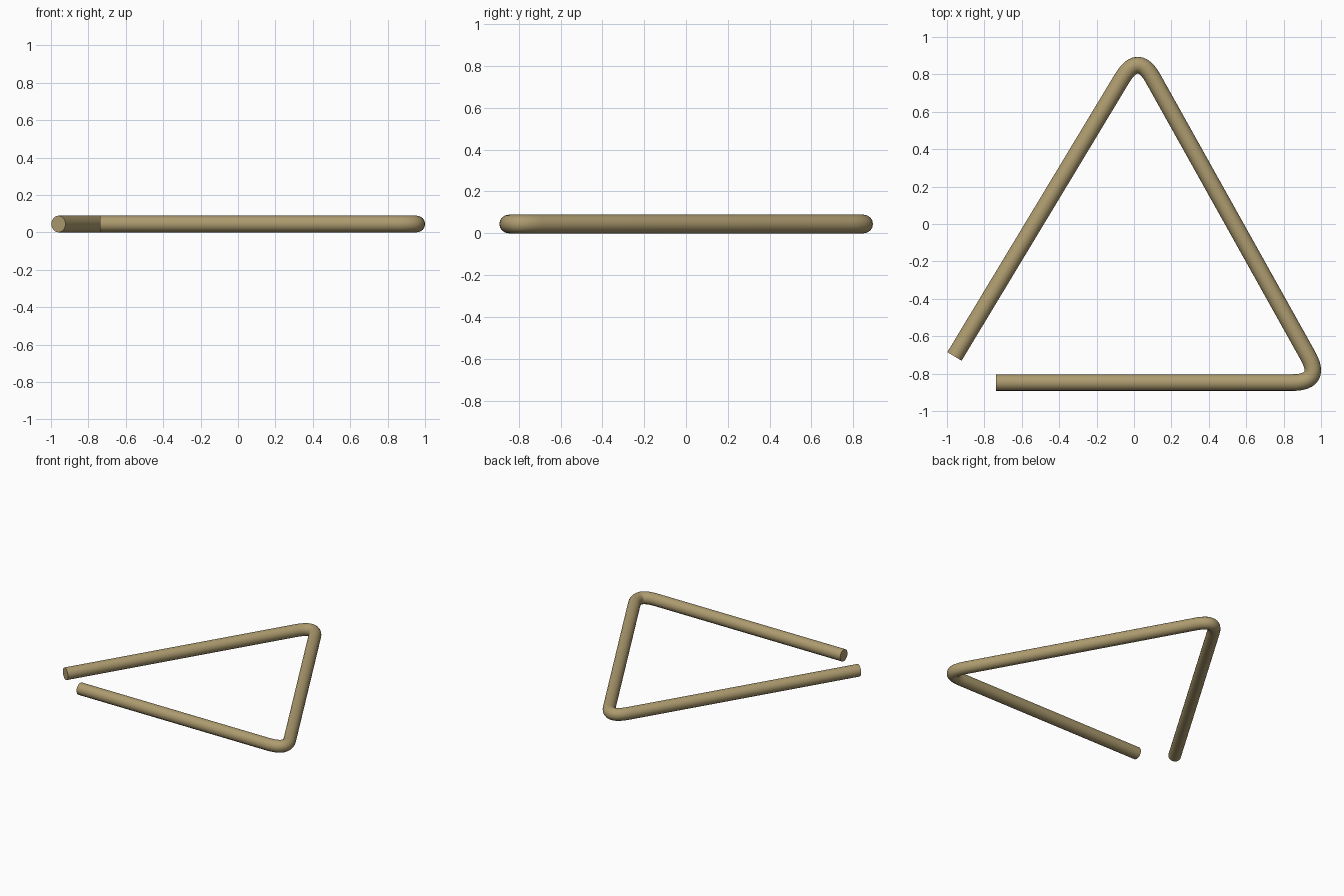
import bpy, math
from mathutils import Vector

if "Cube" in bpy.data.objects:
    bpy.data.objects.remove(bpy.data.objects["Cube"])

R = 0.0445      # rod radius
BEND = 0.165    # length of each leg used up by a bend
STEPS = 12      # segments per bend

brass = bpy.data.materials.new("brass")
brass.diffuse_color = (0.42, 0.33, 0.16, 1)
brass.use_nodes = True
brass.node_tree.nodes["Principled BSDF"].inputs["Base Color"].default_value = brass.diffuse_color

# Centre line: open end, two corners, open end
corners = [Vector(p) for p in ((-0.96, -0.708, R), (0.022, 0.921, R),
                               (1.01, -0.848, R), (-0.737, -0.848, R))]
path = [corners[0]]
for before, corner, after in zip(corners, corners[1:], corners[2:]):
    a = corner + (before - corner).normalized() * BEND
    b = corner + (after - corner).normalized() * BEND
    for i in range(STEPS + 1):
        t = i / STEPS
        path.append(a * (1 - t) ** 2 + corner * 2 * t * (1 - t) + b * t ** 2)
path.append(corners[-1])

# Round rod swept along the centre line, with flat closed ends
curve = bpy.data.curves.new("bent_rod", 'CURVE')
curve.dimensions = '3D'
curve.bevel_depth = R
curve.bevel_resolution = 6
curve.use_fill_caps = True
spline = curve.splines.new('POLY')
spline.points.add(len(path) - 1)
for point, co in zip(spline.points, path):
    point.co = (*co, 1)
curve.materials.append(brass)

rod = bpy.data.objects.new("bent_rod", curve)
bpy.context.collection.objects.link(rod)
bpy.context.view_layer.objects.active = rod
rod.select_set(True)
bpy.ops.object.convert(target='MESH')

# Weld the end caps to the rod, then smooth all but their rims
rod = bpy.context.object
bpy.ops.object.mode_set(mode='EDIT')
bpy.ops.mesh.select_all(action='SELECT')
bpy.ops.mesh.remove_doubles(threshold=0.0001)
bpy.ops.mesh.normals_make_consistent(inside=False)
bpy.ops.object.mode_set(mode='OBJECT')
bpy.ops.object.shade_smooth_by_angle(angle=math.radians(40))
